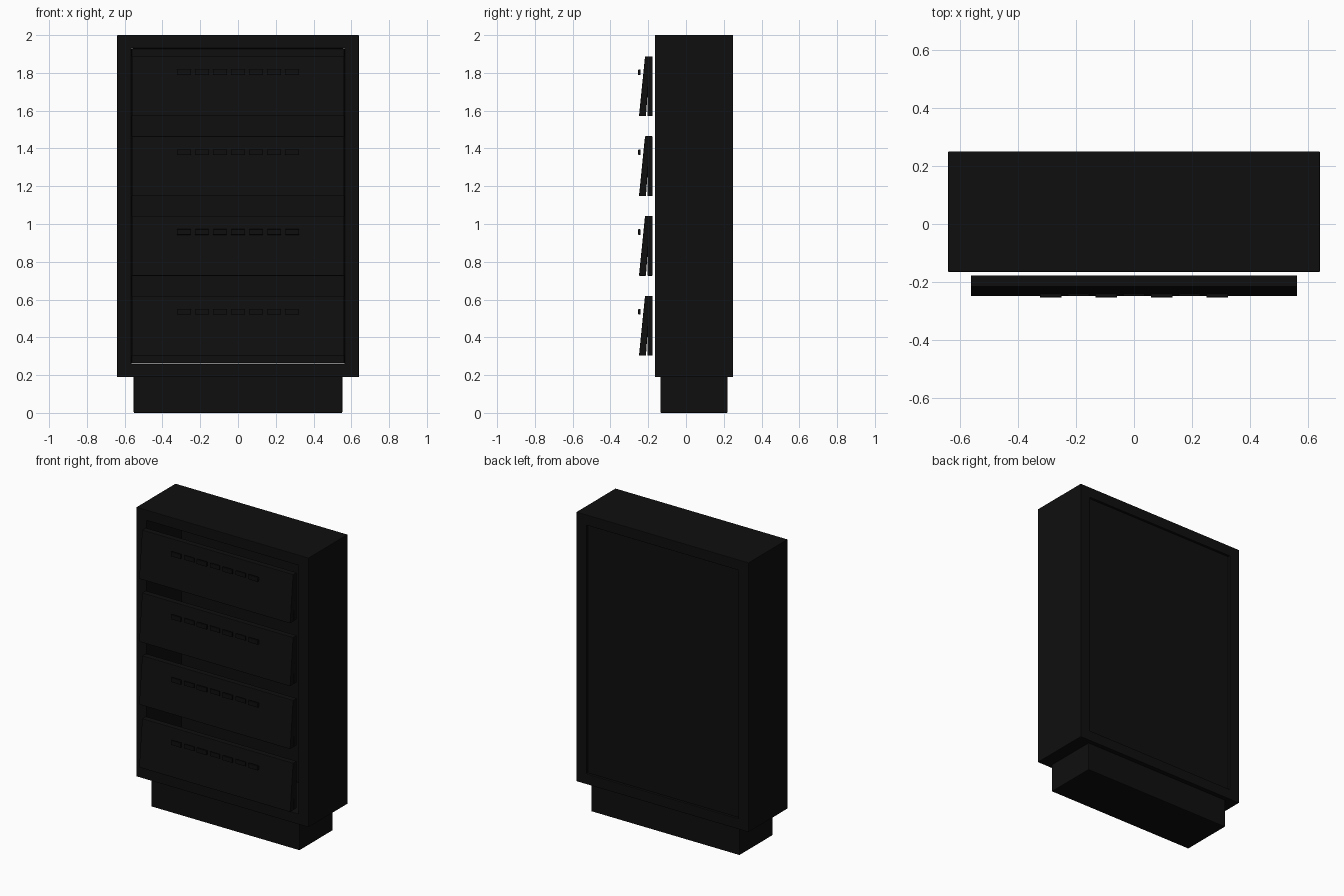
import bpy
import bmesh

if "Cube" in bpy.data.objects:
    bpy.data.objects.remove(bpy.data.objects["Cube"], do_unlink=True)

black = bpy.data.materials.new("soft black")
colour = (0.0045, 0.0045, 0.0045, 1)
black.diffuse_color = colour
black.use_nodes = True
black.node_tree.nodes["Principled BSDF"].inputs["Base Color"].default_value = colour


def finish(name, bm, bevel):
    bmesh.ops.recalc_face_normals(bm, faces=bm.faces)
    mesh = bpy.data.meshes.new(name)
    bm.to_mesh(mesh)
    bm.free()
    mesh.materials.append(black)
    ob = bpy.data.objects.new(name, mesh)
    bpy.context.collection.objects.link(ob)
    mod = ob.modifiers.new("soft edges", "BEVEL")
    mod.width = bevel
    mod.segments = 2
    return ob


def extrude(name, outline, direction, bevel=0.004):
    """Solid made by sweeping a closed outline along a direction."""
    bm = bmesh.new()
    face = bm.faces.new([bm.verts.new(p) for p in outline])
    swept = bmesh.ops.extrude_face_region(bm, geom=[face], use_keep_orig=True)
    verts = [v for v in swept["geom"] if isinstance(v, bmesh.types.BMVert)]
    bmesh.ops.translate(bm, verts=verts, vec=direction)
    return finish(name, bm, bevel)


def box(name, half_width, y0, y1, z0, z1, x=0, bevel=0.004):
    outline = [(x - half_width, y, z) for y, z in ((y0, z0), (y1, z0), (y1, z1), (y0, z1))]
    return extrude(name, outline, (2 * half_width, 0, 0), bevel)


# Open carcass: a rectangular tube running front to back
def cabinet_frame():
    bm = bmesh.new()
    rings = []
    for y in (-0.165, 0.25):
        for w, z0, z1 in ((0.64, 0.19, 2.0), (0.565, 0.26, 1.93)):
            rings.append([bm.verts.new((x, y, z))
                          for x, z in ((-w, z0), (w, z0), (w, z1), (-w, z1))])
    for a, b in ((0, 1), (2, 3), (0, 2), (1, 3)):
        for i in range(4):
            j = (i + 1) % 4
            bm.faces.new((rings[a][i], rings[a][j], rings[b][j], rings[b][i]))
    return finish("cabinet_frame", bm, 0.003)


cabinet_frame()
box("back_panel", 0.563, 0.2, 0.24, 0.262, 1.928)
box("plinth", 0.552, -0.135, 0.22, 0, 0.195)

# Four drawers, each an upright board with a tilted front and a row of links
for n in range(4):
    z = 0.303 + n * 0.4225
    top = z + 0.317
    box(f"drawer_board_{n + 1}", 0.562, -0.205, -0.177, z, top)
    tilted = [(-0.562, -0.249, z), (-0.562, -0.212, z),
              (-0.562, -0.19, top), (-0.562, -0.217, top)]
    extrude(f"drawer_front_{n + 1}", tilted, (1.124, 0, 0))
    for k in range(7):
        y = -0.253 if k % 2 == 0 else -0.248
        box(f"handle_link_{n + 1}_{k + 1}", 0.0375, y, -0.24, z + 0.217, z + 0.247,
            x=(k - 3) * 0.0955, bevel=0.003)
